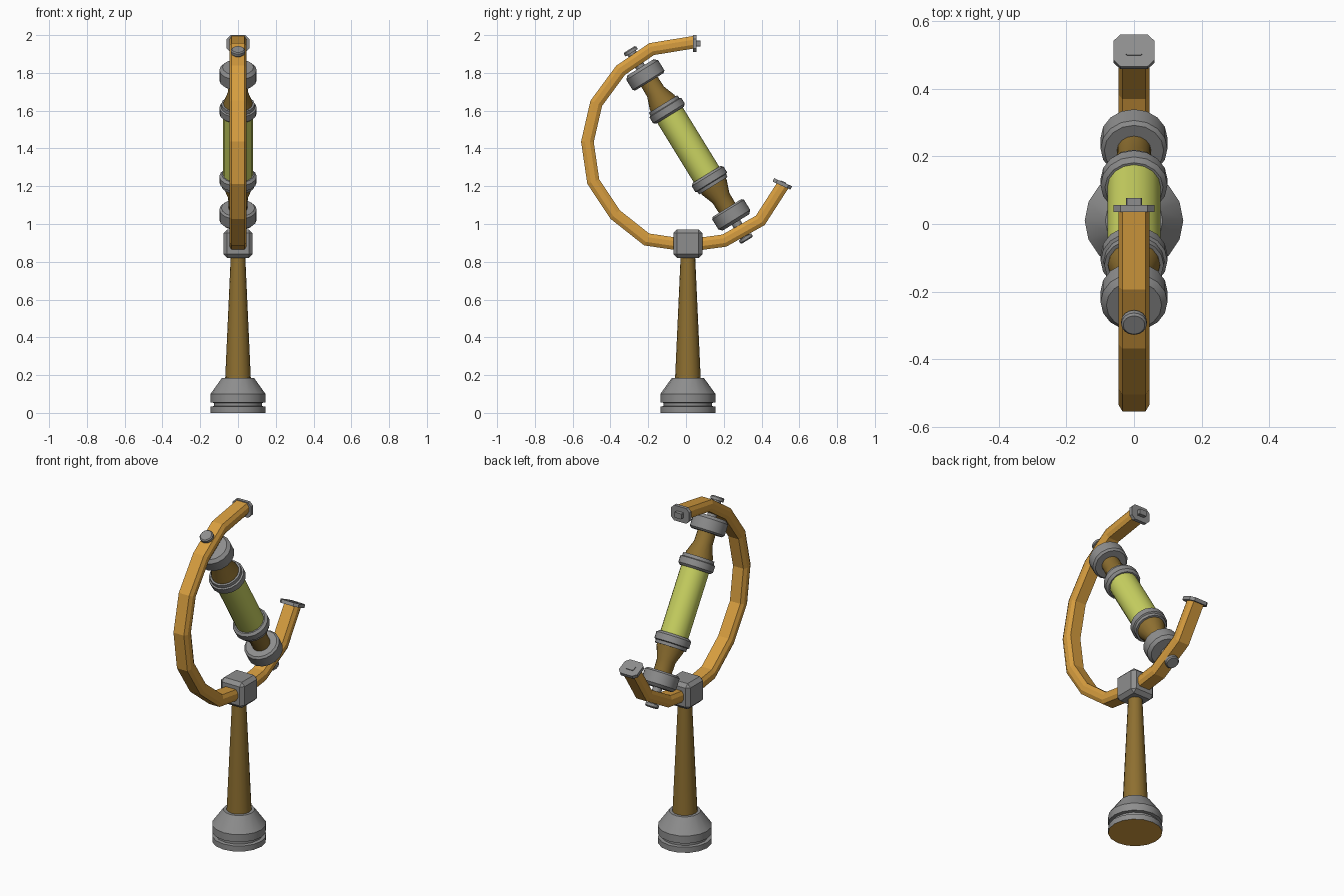
import bpy, bmesh, math
from mathutils import Vector, Matrix

if "Cube" in bpy.data.objects:
    bpy.data.objects.remove(bpy.data.objects["Cube"])


def material(name, rgb):
    m = bpy.data.materials.new(name)
    m.diffuse_color = (*rgb, 1)
    m.use_nodes = True
    m.node_tree.nodes["Principled BSDF"].inputs["Base Color"].default_value = m.diffuse_color
    return m


GREY = material("grey metal", (0.27, 0.27, 0.27))
ORANGE = material("orange wood", (0.68, 0.34, 0.05))
BROWN = material("dark bronze", (0.27, 0.16, 0.03))
GREEN = material("yellow green glass", (0.59, 0.65, 0.12))


def loft(name, rings, mats, smooth=False, matrix=Matrix()):
    """Join rings of points with quads and cap both ends."""
    bm = bmesh.new()
    loops = [[bm.verts.new(matrix @ Vector(p)) for p in ring] for ring in rings]
    n = len(loops[0])
    for a, b in zip(loops, loops[1:]):
        for i in range(n):
            j = (i + 1) % n
            bm.faces.new((a[i], a[j], b[j], b[i]))
    start = bm.faces.new(loops[0][::-1])
    bm.faces.new(loops[-1])
    start.material_index = len(mats) - 1
    bmesh.ops.recalc_face_normals(bm, faces=bm.faces)
    me = bpy.data.meshes.new(name)
    bm.to_mesh(me)
    bm.free()
    for m in mats:
        me.materials.append(m)
    ob = bpy.data.objects.new(name, me)
    bpy.context.collection.objects.link(ob)
    if smooth:
        bpy.ops.object.select_all(action='DESELECT')
        ob.select_set(True)
        bpy.context.view_layer.objects.active = ob
        bpy.ops.object.shade_smooth_by_angle(angle=math.radians(28))
    return ob


def lathe(name, profile, mats, matrix=Matrix(), n=16):
    rings = [[(r * math.cos(math.tau * i / n), r * math.sin(math.tau * i / n), h)
              for i in range(n)] for r, h in profile]
    return loft(name, rings, mats, True, matrix)


def chamfered(w, h, cx, cy):
    """Half sizes w, h with cut corners."""
    return [(w, -h + cy), (w, h - cy), (w - cx, h), (cx - w, h),
            (-w, h - cy), (-w, cy - h), (cx - w, -h), (w - cx, -h)]


def frame(y, z, d):
    """Frame at (0, y, z) with local z along d in the YZ plane."""
    dy, dz = Vector(d).normalized()
    return Matrix(((1, 0, 0, 0), (0, dz, dy, y), (0, -dy, dz, z), (0, 0, 0, 1)))


CY = 0.01
# Base (wooden underside) and tapered pole
lathe("base", [(0.146, 0), (0.146, 0.033), (0.128, 0.036), (0.128, 0.053), (0.146, 0.056),
               (0.146, 0.1), (0.085, 0.185)], [GREY, ORANGE], Matrix.Translation((0, CY, 0)))
lathe("pole", [(0.068, 0.18), (0.038, 0.84)], [BROWN], Matrix.Translation((0, CY, 0)))

# Bevelled block that clamps the ring to the pole
block = loft("clamp_block", [[(sx * 0.077, CY + sy * 0.077, z) for sx, sy in
             ((1, 1), (-1, 1), (-1, -1), (1, -1))] for z in (0.82, 0.972)], [GREY])
bev = block.modifiers.new("bevel", 'BEVEL')
bev.width = 0.02
bev.segments = 1

# Open ring: octagonal section swept with mitred corners
path = [Vector(p) for p in ((0.045, 1.963), (-0.182, 1.926), (-0.346, 1.814), (-0.475, 1.639),
        (-0.522, 1.435), (-0.491, 1.225), (-0.375, 1.05), (-0.208, 0.918), (CY, 0.886),
        (0.203, 0.912), (0.393, 1.019), (0.513, 1.205))]
rings = []
for i, p in enumerate(path):
    t1 = (p - path[max(i - 1, 0)]).normalized()
    t2 = (path[min(i + 1, len(path) - 1)] - p).normalized()
    t = (t1 + t2).normalized()
    k = 1 / max(t.dot(t1), t.dot(t2))
    rings.append([(x, p.x - t.y * v * k, p.y + t.x * v * k)
                  for x, v in chamfered(0.046, 0.033, 0.012, 0.02)])
loft("ring", rings, [ORANGE])

# End plates with small tabs
for side, y, z, d, h, tab in (("upper", 0.046, 1.955, (1, 0), 0.045, 0.031),
                              ("lower", 0.51, 1.212, (0.41, 0.91), 0.052, 0.014)):
    m = frame(y, z, d)
    loft(side + "_end_plate", [[(x, v, e) for x, v in chamfered(0.06, h, 0.02, 0.02)]
                               for e in (-0.01, 0.01)], [GREY], matrix=m)
    loft(side + "_end_tab", [[(x, v, e) for x, v in chamfered(0.024, 0.016, 0.003, 0.003)]
                             for e in (0.0, tab)], [GREY], matrix=m)

# Tilted glass tube and its fittings, mirrored along the tube axis
AXIS = Vector((-0.524, 0.852))
lathe("glass_tube", [(0.079, -0.21), (0.079, 0.21)], [GREEN], frame(0.012, 1.419, AXIS))
for side, s in (("upper", 1), ("lower", -1)):
    m = frame(0.012, 1.419, AXIS * s)
    lathe(side + "_collar", [(0.086, 0.184), (0.099, 0.196), (0.099, 0.232), (0.09, 0.236),
                             (0.088, 0.254)], [GREY], m)
    lathe(side + "_neck", [(0.078, 0.24), (0.076, 0.265), (0.052, 0.33), (0.05, 0.42)],
          [BROWN], m)
    lathe(side + "_cap", [(0.088, 0.392), (0.099, 0.402), (0.099, 0.465), (0.082, 0.482)],
          [GREY], m)
    lathe(side + "_bolt_stem", [(0.026, 0.47), (0.026, 0.578)], [GREY], m)
    lathe(side + "_bolt_head", [(0.038, 0.572), (0.038, 0.588), (0.032, 0.594)], [GREY], m)
